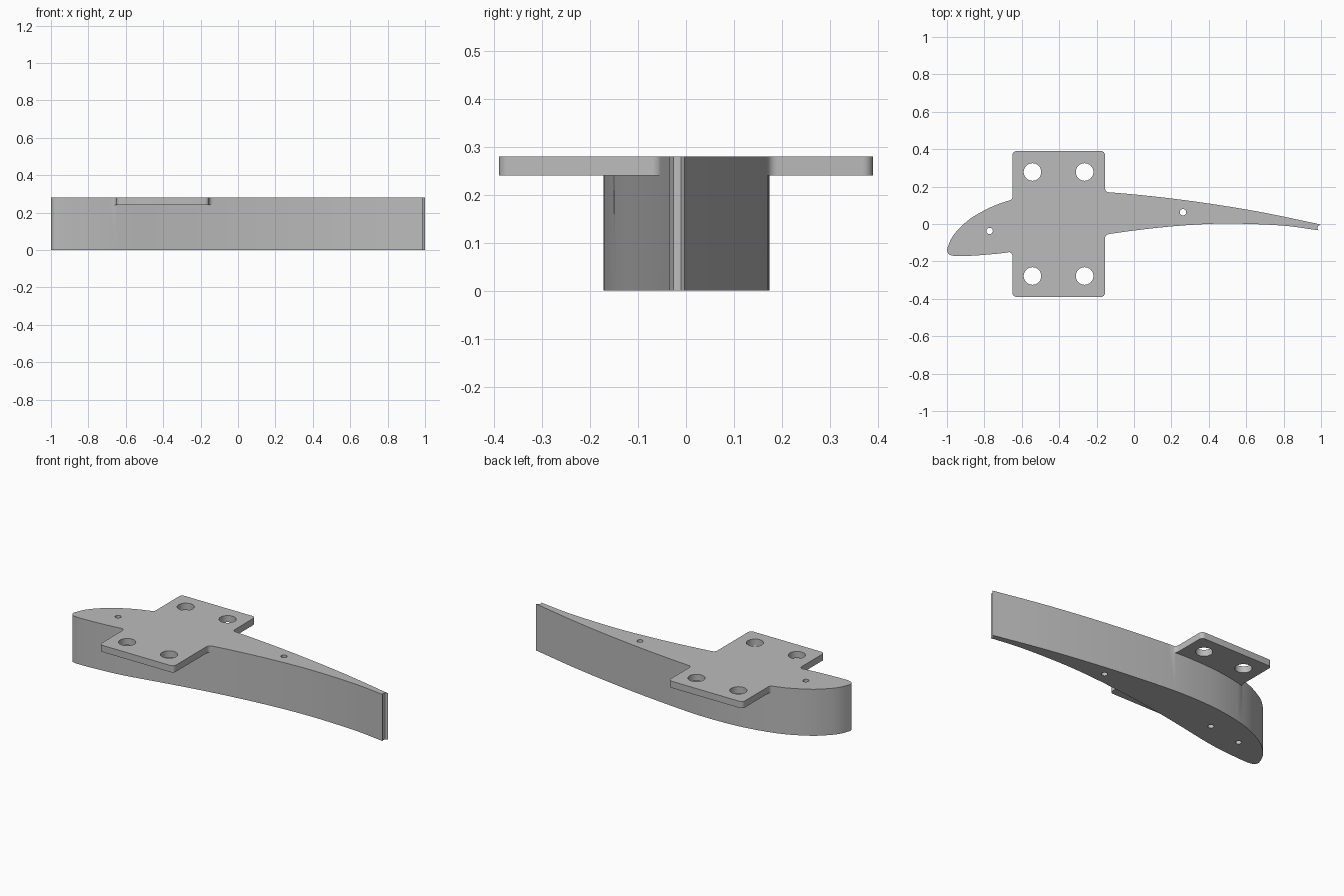
import bpy
import bmesh
import math
from mathutils import Vector

cube = bpy.data.objects.get("Cube")
if cube:
    bpy.data.objects.remove(cube, do_unlink=True)

HEIGHT = 0.28
PLATE_BOTTOM = 0.24

grey = bpy.data.materials.new("plain grey")
grey.use_nodes = True
grey.diffuse_color = (0.5, 0.5, 0.5, 1)
grey.node_tree.nodes["Principled BSDF"].inputs["Base Color"].default_value = (0.5, 0.5, 0.5, 1)


def spline(points, steps=5):
    """Smooth open curve through the points."""
    p = [Vector(q) for q in points]
    p = [2 * p[0] - p[1]] + p + [2 * p[-1] - p[-2]]
    out = []
    for a, b, c, d in zip(p, p[1:], p[2:], p[3:]):
        for i in range(steps):
            t = i / steps
            out.append(0.5 * (2 * b + (c - a) * t + (2 * a - 5 * b + 4 * c - d) * t ** 2
                              + (3 * b - a - 3 * c + d) * t ** 3))
    return out + [p[-2]]


def rounded(points, radius, steps=6):
    """Closed polygon with every corner rounded."""
    p = [Vector(q) for q in points]
    out = []
    for i, b in enumerate(p):
        u = (p[i - 1] - b).normalized()
        v = (p[(i + 1) % len(p)] - b).normalized()
        half = u.angle(v) / 2
        centre = b + (u + v).normalized() * radius / math.sin(half)
        start = b + u * radius / math.tan(half) - centre
        end = b + v * radius / math.tan(half) - centre
        sweep = start.angle_signed(end)
        for k in range(steps + 1):
            a = -sweep * k / steps
            out.append(centre + Vector((start.x * math.cos(a) - start.y * math.sin(a),
                                        start.x * math.sin(a) + start.y * math.cos(a))))
    return out


def prism(name, outline, bottom, top):
    """Upright solid from a flat outline."""
    bm = bmesh.new()
    face = bm.faces.new([bm.verts.new((q[0], q[1], bottom)) for q in outline])
    new = bmesh.ops.extrude_face_region(bm, geom=[face])["geom"]
    bmesh.ops.translate(bm, vec=(0, 0, top - bottom),
                        verts=[g for g in new if isinstance(g, bmesh.types.BMVert)])
    bmesh.ops.recalc_face_normals(bm, faces=bm.faces)
    mesh = bpy.data.meshes.new(name)
    bm.to_mesh(mesh)
    bm.free()
    mesh.materials.append(grey)
    obj = bpy.data.objects.new(name, mesh)
    bpy.context.collection.objects.link(obj)
    return obj


def combine(target, tool, operation):
    mod = target.modifiers.new(operation, "BOOLEAN")
    mod.operation = operation
    mod.solver = "EXACT"
    mod.object = tool
    bpy.context.view_layer.objects.active = target
    bpy.ops.object.modifier_apply(modifier=mod.name)
    bpy.data.objects.remove(tool, do_unlink=True)


# Cambered foil body with a small hollow along the trailing edge
upper = spline([(-1, -0.135), (-0.975, -0.075), (-0.93, -0.02), (-0.85, 0.045), (-0.7, 0.116),
                (-0.5, 0.16), (-0.3, 0.174), (-0.1, 0.167), (0.26, 0.129), (0.65, 0.069),
                (1, -0.003)])
hollow = [(0.985, -0.01), (0.981, -0.018), (0.981, -0.026)]
lower = spline([(0.987, -0.034), (0.8, -0.009), (0.55, 0.002), (0.35, -0.002), (0.1, -0.023),
                (-0.155, -0.057), (-0.4, -0.1), (-0.65, -0.148), (-0.8, -0.165),
                (-0.93, -0.172), (-0.98, -0.167), (-0.997, -0.152)])
body = prism("foil_body", upper + hollow + lower, 0, HEIGHT)

# Mounting plate, with short stubs along the body that carry the inner fillets
plate = prism("mounting_plate", rounded([
    (-0.155, 0.39), (-0.65, 0.39), (-0.65, 0.129), (-0.71, 0.111), (-0.71, -0.153),
    (-0.65, -0.147), (-0.65, -0.39), (-0.155, -0.39), (-0.155, -0.058), (-0.09, -0.046),
    (-0.09, 0.166), (-0.155, 0.17)], 0.022), PLATE_BOTTOM, HEIGHT)
combine(body, plate, "UNION")


def drill(x, y, radius, bottom, top):
    ring = [(x + radius * math.cos(a), y + radius * math.sin(a))
            for a in (math.tau * i / 32 for i in range(32))]
    combine(body, prism("hole_cutter", ring, bottom, top), "DIFFERENCE")


# Bolt holes in the plate
for x in (-0.543, -0.264):
    for y in (-0.278, 0.278):
        drill(x, y, 0.047, 0.1, 0.4)

# Pin holes through the body, and a blind one under the plate
drill(-0.772, -0.037, 0.017, -0.1, 0.4)
drill(0.262, 0.063, 0.017, -0.1, 0.4)
drill(-0.545, 0, 0.017, -0.1, PLATE_BOTTOM - 0.01)

bpy.ops.object.select_all(action="DESELECT")
body.select_set(True)
bpy.context.view_layer.objects.active = body
bpy.ops.object.shade_smooth_by_angle(angle=math.radians(30))
